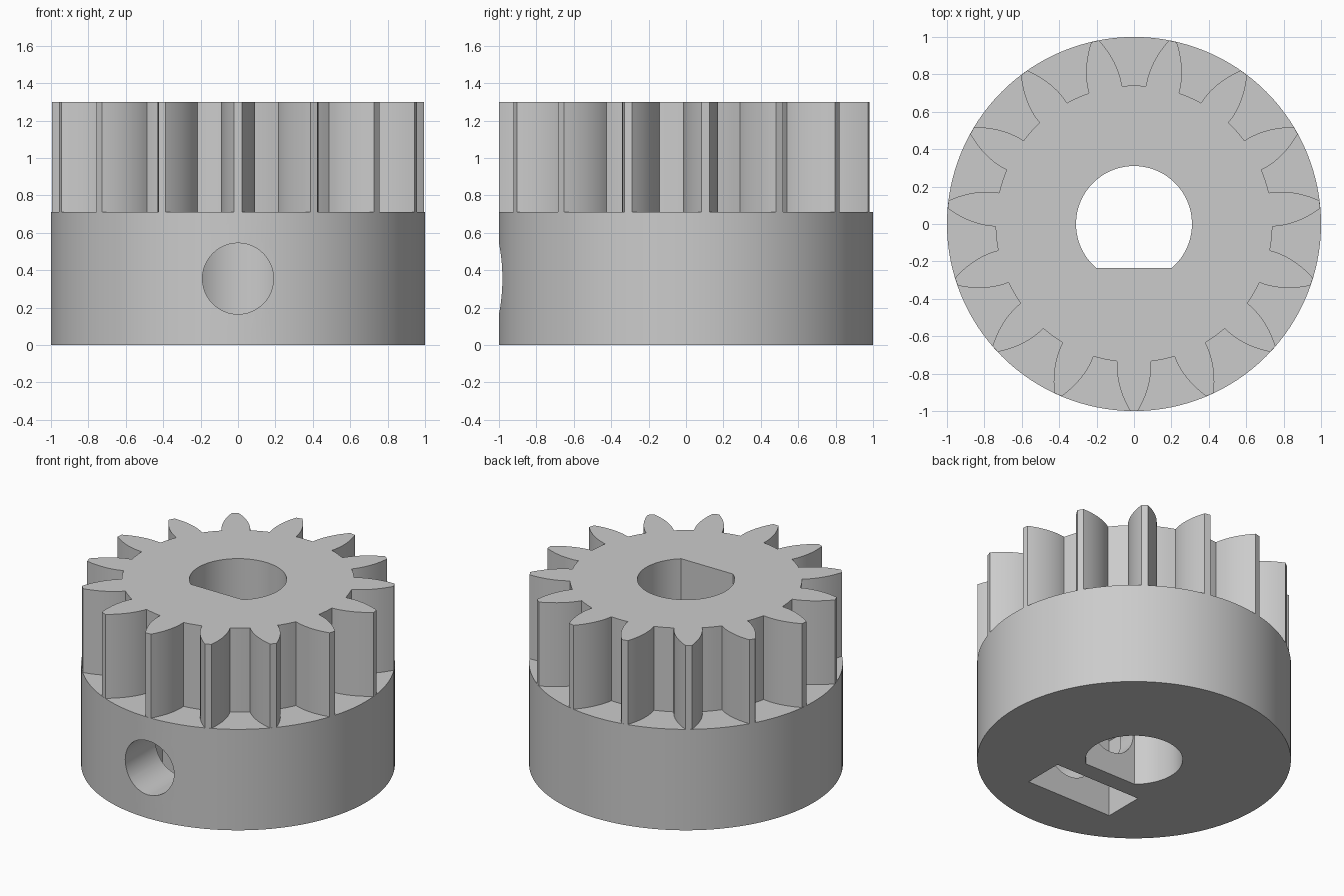
import bpy, bmesh
from math import sin, cos, pi, radians, asin
from mathutils import Matrix

HUB_TOP, TOP, HOLE_Z = 0.71, 1.3, 0.355
TEETH, ROOT, TIP = 15, 0.74, 0.999

cube = bpy.data.objects.get("Cube")
if cube:
    bpy.data.objects.remove(cube)

grey = bpy.data.materials.new("light_grey")
grey.use_nodes = True
grey.diffuse_color = (0.6, 0.6, 0.6, 1)
grey.node_tree.nodes["Principled BSDF"].inputs["Base Color"].default_value = (0.6, 0.6, 0.6, 1)


def prism(name, outline, low, high, along_y=False):
    """Extrude a flat outline along z, or along y with the outline read as (x, z)."""
    bm = bmesh.new()
    face = bm.faces.new([bm.verts.new((x, y, low)) for x, y in outline])
    out = bmesh.ops.extrude_face_region(bm, geom=[face])
    moved = [v for v in out["geom"] if isinstance(v, bmesh.types.BMVert)]
    bmesh.ops.translate(bm, verts=moved, vec=(0, 0, high - low))
    if along_y:
        bm.transform(Matrix.Rotation(pi / 2, 4, "X"))
    bmesh.ops.recalc_face_normals(bm, faces=bm.faces)
    mesh = bpy.data.meshes.new(name)
    bm.to_mesh(mesh)
    bm.free()
    mesh.materials.append(grey)
    obj = bpy.data.objects.new(name, mesh)
    bpy.context.collection.objects.link(obj)
    return obj


def arc(radius, start, end, steps, cy=0):
    """Points on an arc, both ends included."""
    angles = [start + (end - start) * i / steps for i in range(steps + 1)]
    return [(radius * cos(a), cy + radius * sin(a)) for a in angles]


def combine(target, other, operation):
    mod = target.modifiers.new("cut", "BOOLEAN")
    mod.operation, mod.solver, mod.object = operation, "EXACT", other
    bpy.context.view_layer.objects.active = target
    bpy.ops.object.modifier_apply(modifier=mod.name)
    bpy.data.objects.remove(other)


# Toothed ring: each tooth narrows along a curved flank from root to tip
def flank(t):
    return ROOT + (TIP - ROOT) * t, radians(7 - 5.8 * t ** 1.6)


outline = []
STEPS = 10
for i in range(TEETH):
    middle = -pi / 2 + 2 * pi * i / TEETH
    side = [flank(s / STEPS) for s in range(STEPS + 1)]
    outline += [(r * cos(middle - a), r * sin(middle - a)) for r, a in side]
    outline += [(r * cos(middle + a), r * sin(middle + a)) for r, a in reversed(side)]
    gap = middle + pi / TEETH
    outline += arc(ROOT, gap - radians(2.5), gap + radians(2.5), 2)
gear = prism("gear_teeth", outline, HUB_TOP, TOP)

# Round hub joined to the teeth
pulley = prism("motor_gear", arc(1, 0, 2 * pi, 128)[:-1], 0, HUB_TOP)
combine(pulley, gear, "UNION")

# D-shaped shaft bore
flat = asin(0.235 / 0.31)
bore = prism("bore_cutter", arc(0.31, -flat, pi + flat, 64), -0.1, TOP + 0.1)
combine(pulley, bore, "DIFFERENCE")

# Set screw hole from the front into the bore
hole = prism("screw_cutter", arc(0.19, 0, 2 * pi, 48, HOLE_Z)[:-1], 0.1, 1.1, True)
combine(pulley, hole, "DIFFERENCE")

# Nut pocket open at the bottom, pointed at the top
pocket = [(-0.335, -0.1), (0.335, -0.1), (0.335, HOLE_Z + 0.193),
          (0, HOLE_Z + 0.387), (-0.335, HOLE_Z + 0.193)]
nut = prism("nut_cutter", pocket, 0.36, 0.645, True)
combine(pulley, nut, "DIFFERENCE")

bpy.ops.object.select_all(action="DESELECT")
pulley.select_set(True)
bpy.context.view_layer.objects.active = pulley
bpy.ops.object.shade_smooth_by_angle(angle=radians(25))
